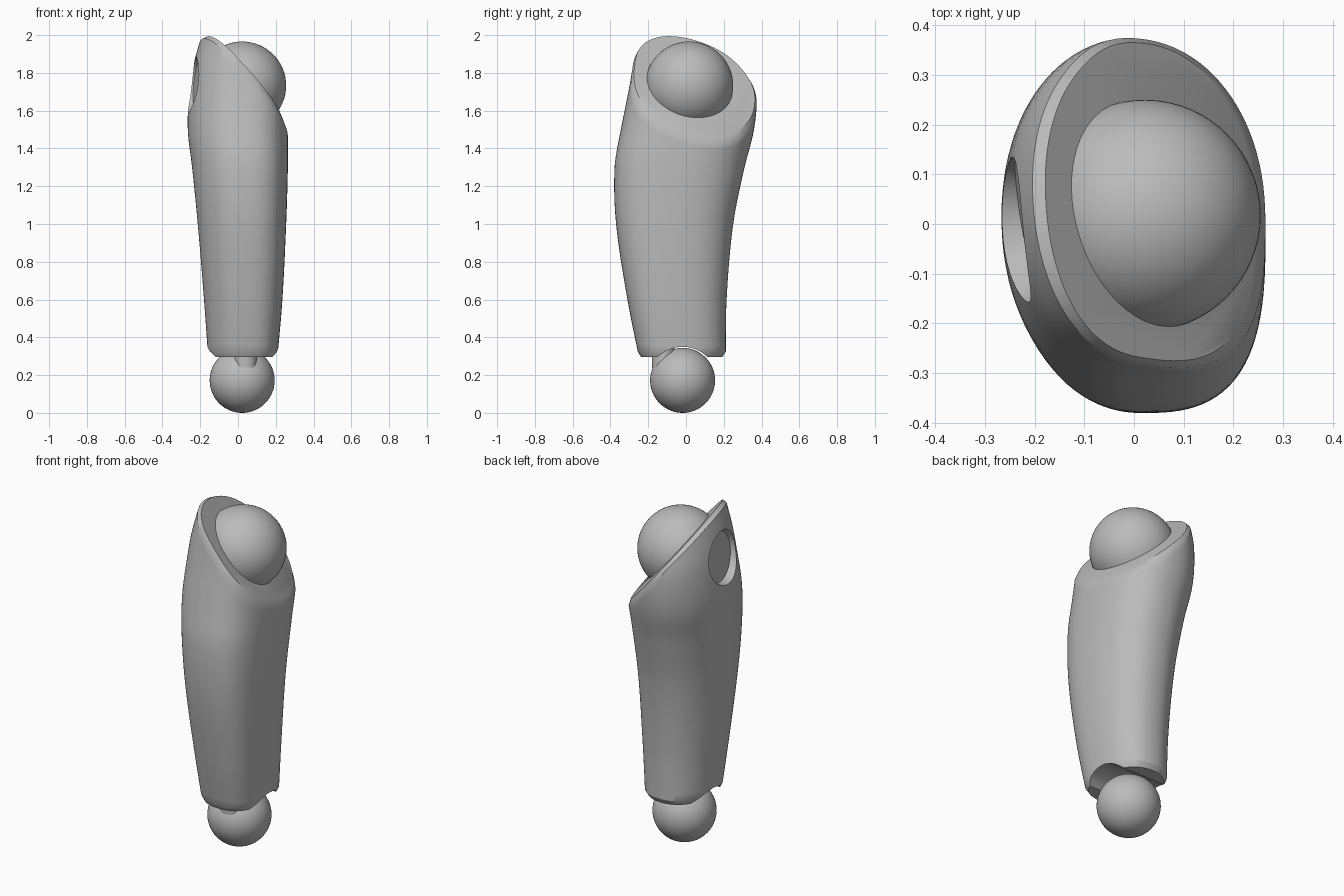
import bpy, bmesh, math
from mathutils import Vector

if "Cube" in bpy.data.objects:
    bpy.data.objects.remove(bpy.data.objects["Cube"])

grey = bpy.data.materials.new("plain grey")
grey.use_nodes = True
grey.diffuse_color = (0.5, 0.5, 0.5, 1)
grey.node_tree.nodes["Principled BSDF"].inputs["Base Color"].default_value = (0.5, 0.5, 0.5, 1)

# Limb sections: z, x min, x max, y min, y max
SECTIONS = [
    (0.25, -0.155, 0.205, -0.24, 0.21),
    (0.6, -0.18, 0.235, -0.31, 0.215),
    (1.0, -0.213, 0.255, -0.37, 0.25),
    (1.3, -0.243, 0.264, -0.378, 0.31),
    (1.5, -0.266, 0.264, -0.345, 0.36),
    (1.7, -0.258, 0.262, -0.305, 0.375),
    (1.85, -0.235, 0.255, -0.28, 0.35),
    (2.1, -0.16, 0.25, -0.25, 0.31),
]
SIDES, ROWS = 96, 40


def section(z):
    """Smoothly interpolated bounds at a height."""
    last = len(SECTIONS) - 1
    i = next((k for k in range(last) if z <= SECTIONS[k + 1][0]), last - 1)

    def slope(k, j):
        a, b = SECTIONS[max(k - 1, 0)], SECTIONS[min(k + 1, last)]
        return (b[j] - a[j]) / (b[0] - a[0])

    p, q = SECTIONS[i], SECTIONS[i + 1]
    h = q[0] - p[0]
    t = max(0, min(1, (z - p[0]) / h))
    return [p[j] * (2*t**3 - 3*t**2 + 1) + q[j] * (3*t**2 - 2*t**3)
            + h * (slope(i, j) * (t**3 - 2*t**2 + t) + slope(i + 1, j) * (t**3 - t**2))
            for j in range(1, 5)]


def skin(angle, z):
    """Point on the limb, with a squarer outer front quarter."""
    x0, x1, y0, y1 = section(z)
    c, s = math.cos(angle), math.sin(angle)
    power = 2.1 if c < 0 else (2.8 if s < 0 else 2.3)
    x = math.copysign(abs(c) ** (2 / power), c)
    y = math.copysign(abs(s) ** (2 / power), s)
    return Vector(((x0 + x1) / 2 + x * (x1 - x0) / 2,
                   (y0 + y1) / 2 + y * (y1 - y0) / 2, z))


def cut_height(x, y):
    return 1.785 - 1.15 * x - 0.35 * y


def top_height(angle):
    z = 1.7
    for _ in range(25):
        p = skin(angle, z)
        z = 0.5 * z + 0.5 * cut_height(p.x, p.y)
    return z


def finish(obj, angle=30):
    obj.data.materials.clear()
    obj.data.materials.append(grey)
    bpy.ops.object.select_all(action='DESELECT')
    obj.select_set(True)
    bpy.context.view_layer.objects.active = obj
    bpy.ops.object.shade_smooth_by_angle(angle=math.radians(angle))


def carve(obj, cutter):
    cutter.hide_render = True
    mod = obj.modifiers.new("carve", 'BOOLEAN')
    mod.operation, mod.object, mod.solver = 'DIFFERENCE', cutter, 'EXACT'
    bpy.context.view_layer.objects.active = obj
    bpy.ops.object.modifier_apply(modifier=mod.name)
    bpy.data.objects.remove(cutter)


def ball(name, place, radius):
    bpy.ops.mesh.primitive_uv_sphere_add(segments=64, ring_count=32, radius=radius, location=place)
    obj = bpy.context.object
    obj.name = name
    finish(obj)


# Limb: lofted skin with a slanted, chamfered top
angles = [2 * math.pi * k / SIDES for k in range(SIDES)]
tops = [top_height(a) for a in angles]
rings = [[skin(a, 0.33).lerp(Vector((0.02, -0.02, 0.295)), 0.08) for a in angles]]
for r in range(ROWS + 1):
    rings.append([skin(a, 0.325 + (top - 0.03 - 0.325) * r / ROWS) for a, top in zip(angles, tops)])
rim = []
for a, top in zip(angles, tops):
    p = skin(a, top)
    x, y = 0.01 + (p.x - 0.01) * 0.92, 0.04 + (p.y - 0.04) * 0.97
    rim.append(Vector((x, y, cut_height(x, y))))
rings.append(rim)
for p in rings[0]:
    p.z = 0.295

bm = bmesh.new()
verts = [[bm.verts.new(p) for p in ring] for ring in rings]
for low, high in zip(verts, verts[1:]):
    for k in range(SIDES):
        n = (k + 1) % SIDES
        bm.faces.new((low[k], low[n], high[n], high[k]))
bm.faces.new(verts[0][::-1])
bm.faces.new(verts[-1])
mesh = bpy.data.meshes.new("limb")
bm.to_mesh(mesh)
bm.free()
limb = bpy.data.objects.new("limb", mesh)
bpy.context.collection.objects.link(limb)

# Arched lower socket running across the limb
bpy.ops.mesh.primitive_cylinder_add(vertices=64, radius=0.185, depth=1,
                                    location=(0, -0.018, 0.165), rotation=(0, math.pi / 2, 0))
carve(limb, bpy.context.object)

# Round shallow recess on the flank
axis = Vector((-1, -0.17, 0.1)).normalized()
bpy.ops.mesh.primitive_cone_add(vertices=64, radius1=0.14, radius2=0.2, depth=0.15,
                                location=Vector((-0.212, -0.005, 1.735)) + axis * 0.075,
                                rotation=axis.to_track_quat('Z', 'Y').to_euler())
carve(limb, bpy.context.object)
finish(limb)

# Joint balls
ball("upper_joint_ball", (0.022, 0.017, 1.733), 0.233)
ball("lower_joint_ball", (0.022, -0.018, 0.172), 0.172)

# Short peg joining the lower ball to the limb
bpy.ops.mesh.primitive_cylinder_add(vertices=32, radius=0.06, depth=0.12, location=(0.04, -0.12, 0.3))
peg = bpy.context.object
peg.name = "lower_joint_peg"
finish(peg)
